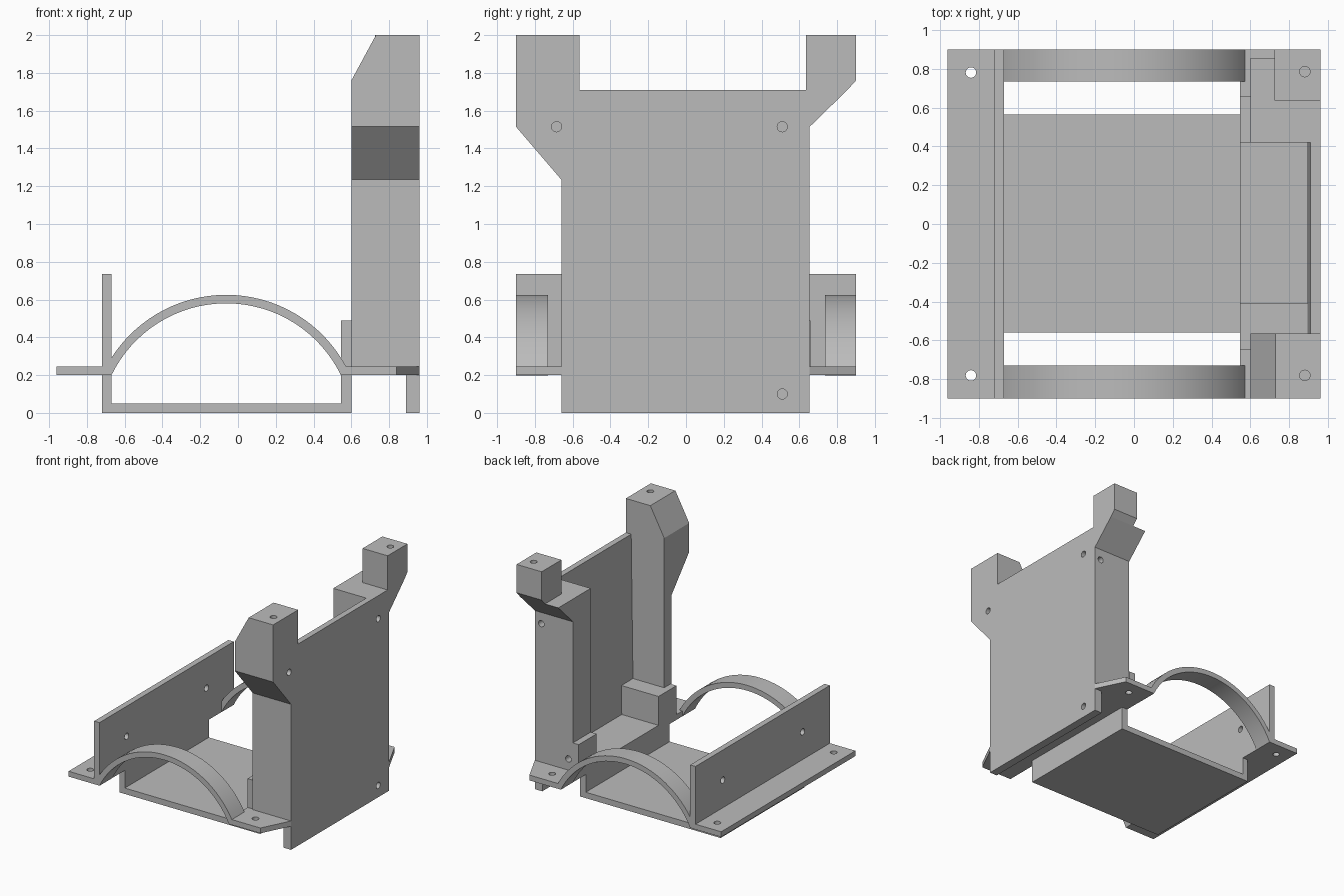
import bpy, bmesh, math
from mathutils import Vector

cube = bpy.data.objects.get("Cube")
if cube:
    bpy.data.objects.remove(cube, do_unlink=True)

grey = bpy.data.materials.new("plain_grey")
grey.use_nodes = True
COLOR = (0.5, 0.5, 0.5, 1)
grey.diffuse_color = COLOR
grey.node_tree.nodes["Principled BSDF"].inputs["Base Color"].default_value = COLOR

HOLE = 0.027


def extrude(name, axis, pts, lo, hi):
    """Extrude a closed profile along x, y or z between lo and hi."""
    place = {"x": lambda p, t: (t, p[0], p[1]),
             "y": lambda p, t: (p[0], t, p[1]),
             "z": lambda p, t: (p[0], p[1], t)}[axis]
    bm = bmesh.new()
    face = bm.faces.new([bm.verts.new(place(p, lo)) for p in pts])
    out = bmesh.ops.extrude_face_region(bm, geom=[face])["geom"]
    shift = Vector(place((0, 0), hi - lo))
    bmesh.ops.translate(bm, vec=shift, verts=[g for g in out if isinstance(g, bmesh.types.BMVert)])
    bmesh.ops.recalc_face_normals(bm, faces=bm.faces)
    mesh = bpy.data.meshes.new(name)
    bm.to_mesh(mesh)
    bm.free()
    mesh.materials.append(grey)
    ob = bpy.data.objects.new(name, mesh)
    bpy.context.collection.objects.link(ob)
    return ob


def box(name, x, y, z):
    return extrude(name, "z", [(x[0], y[0]), (x[1], y[0]), (x[1], y[1]), (x[0], y[1])], *z)


def apply_boolean(ob, tool, operation):
    mod = ob.modifiers.new("cut", "BOOLEAN")
    mod.operation, mod.solver, mod.object = operation, "EXACT", tool
    bpy.context.view_layer.objects.active = ob
    bpy.ops.object.modifier_apply(modifier=mod.name)
    bpy.data.objects.remove(tool, do_unlink=True)


def drill(ob, axis, centre, lo, hi):
    ring = [(centre[0] + HOLE * math.cos(i * math.tau / 20),
             centre[1] + HOLE * math.sin(i * math.tau / 20)) for i in range(20)]
    apply_boolean(ob, extrude("drill", axis, ring, lo, hi), "DIFFERENCE")


# Tray: U-shaped channel below the deck
extrude("tray", "y", [(-0.72, 0), (0.6, 0), (0.6, 0.2), (0.545, 0.2), (0.545, 0.05),
                      (-0.67, 0.05), (-0.67, 0.2), (-0.72, 0.2)], -0.56, 0.565)

# Right-angle side rail: flange and upright wall
rail = extrude("side_rail", "y", [(-0.96, 0.2), (-0.67, 0.2), (-0.67, 0.735), (-0.72, 0.735),
                                  (-0.72, 0.245), (-0.96, 0.245)], -0.9, 0.9)
for side in (-1, 1):
    drill(rail, "z", (-0.84, side * 0.78), 0.1, 0.3)
    drill(rail, "x", (side * 0.535, 0.48), -0.8, -0.6)

# Deck under the towers with clipped outer corners
deck = extrude("tower_deck", "z", [(0.545, -0.9), (0.84, -0.9), (0.96, -0.66), (0.96, 0.655),
                                   (0.84, 0.9), (0.545, 0.9)], 0.2, 0.245)
for side in (-1, 1):
    drill(deck, "z", (0.71, side * 0.78), 0.1, 0.3)

# Arched straps at both ends
CX, CZ, R_IN, R_OUT = -0.0625, -0.095, 0.675, 0.72


def arc(radius, half_width, steps=32):
    a = math.asin(half_width / radius)
    return [(CX + radius * math.sin(a * (2 * i / steps - 1)),
             CZ + radius * math.cos(a * (2 * i / steps - 1))) for i in range(steps + 1)]


for name, lo, hi in (("front_arch", -0.9, -0.73), ("back_arch", 0.735, 0.9)):
    strap = extrude(name, "y", arc(R_OUT, 0.637) + arc(R_IN, 0.6075)[::-1], lo, hi)
    bpy.ops.object.select_all(action="DESELECT")
    strap.select_set(True)
    bpy.context.view_layer.objects.active = strap
    bpy.ops.object.shade_smooth_by_angle(angle=math.radians(30))

# Outer panel with a slightly thicker foot
panel = extrude("outer_panel", "y", [(0.89, 0.245), (0.96, 0.245), (0.96, 1.71), (0.91, 1.71)],
                -0.565, 0.42)
foot = box("panel_foot", (0.89, 0.96), (-0.66, 0.655), (0, 0.2))
drill(foot, "x", (0.51, 0.1), 0.8, 1.0)

# Front tower: overhanging head with a sloped inner corner
front = extrude("front_tower", "x", [(-0.66, 0.245), (-0.565, 0.245), (-0.565, 2), (-0.9, 2),
                                     (-0.9, 1.515), (-0.66, 1.235)], 0.6, 0.96)
corner = extrude("corner_cut", "y", [(0.5, 1.575), (0.76, 2.055), (0.5, 2.055)], -1, -0.5)
apply_boolean(front, corner, "DIFFERENCE")
drill(front, "z", (0.88, -0.78), 1.8, 2.1)
drill(front, "x", (-0.685, 1.515), 0.8, 1.0)

# Back tower: wide column with a narrower post on top
back = extrude("back_tower", "x", [(0.42, 0.245), (0.655, 0.245), (0.655, 1.515), (0.855, 1.71),
                                   (0.42, 1.71)], 0.6, 0.96)
drill(back, "x", (0.51, 1.515), 0.8, 1.0)
drill(back, "y", (0.9, 1.42), 0.55, 0.7)
drill(back, "y", (0.645, 0.34), 0.55, 0.7)
post = extrude("back_post", "x", [(0.635, 1.71), (0.855, 1.71), (0.9, 1.76), (0.9, 2), (0.635, 2)],
               0.725, 0.96)
drill(post, "z", (0.88, 0.785), 1.8, 2.1)

# Low stop blocks beside the towers
extrude("front_stop_block", "z", [(0.545, -0.65), (0.6, -0.65), (0.6, -0.565), (0.9, -0.565),
                                  (0.9, -0.41), (0.545, -0.41)], 0.245, 0.49)
box("back_stop_block", (0.545, 0.6), (0.42, 0.66), (0.245, 0.49))
